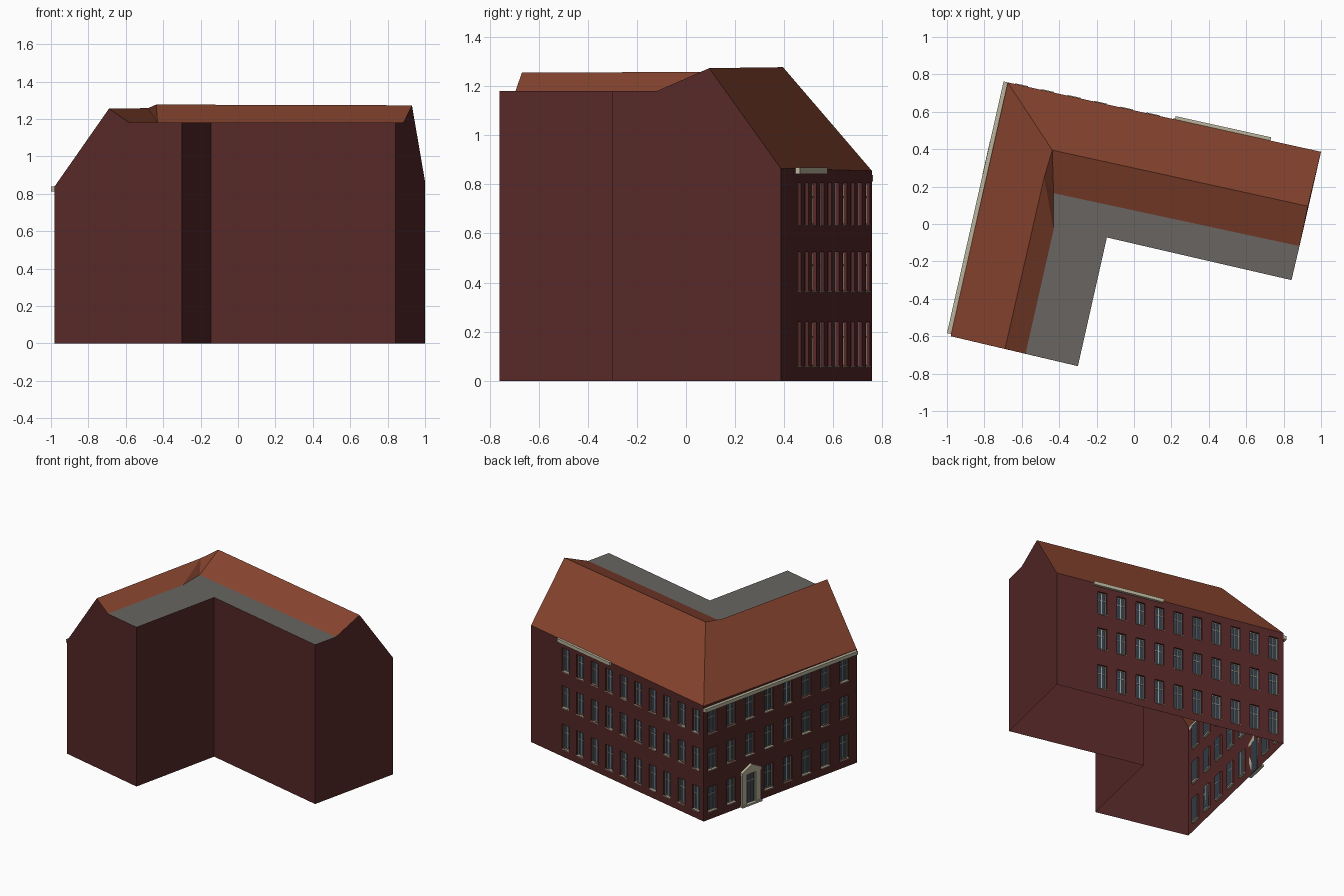
import bpy, bmesh
from mathutils import Vector, Matrix

if "Cube" in bpy.data.objects:
    bpy.data.objects.remove(bpy.data.objects["Cube"])


def material(name, rgb):
    m = bpy.data.materials.new(name)
    m.diffuse_color = (*rgb, 1)
    m.use_nodes = True
    m.node_tree.nodes["Principled BSDF"].inputs["Base Color"].default_value = m.diffuse_color
    return m


BRICK = material("brick", (0.092, 0.022, 0.021))
TILE = material("roof_tile", (0.25, 0.06, 0.029))
FELT = material("flat_roof_grey", (0.14, 0.13, 0.12))
STONE = material("stone", (0.5, 0.46, 0.34))
FRAME = material("window_frame", (0.38, 0.38, 0.3))
GLASS = material("glass", (0.035, 0.05, 0.07))


def finish(name, bm, mat, matrix=None):
    me = bpy.data.meshes.new(name)
    bm.to_mesh(me)
    bm.free()
    me.materials.append(mat)
    ob = bpy.data.objects.new(name, me)
    if matrix:
        ob.matrix_world = matrix
    bpy.context.collection.objects.link(ob)
    return ob


def face(bm, *pts):
    return bm.faces.new([bm.verts.new(p) for p in pts])


def surface(name, mat, polys, up=False):
    bm = bmesh.new()
    for p in polys:
        face(bm, *p)
    bmesh.ops.remove_doubles(bm, verts=bm.verts, dist=1e-5)
    bm.normal_update()
    if up:
        bmesh.ops.reverse_faces(bm, faces=[f for f in bm.faces if f.normal.z < 0])
    return finish(name, bm, mat)


def box(bm, u0, u1, w0, w1, z0, z1):
    m = Matrix.Translation(((u0 + u1) / 2, (w0 + w1) / 2, (z0 + z1) / 2))
    bmesh.ops.create_cube(bm, size=1, matrix=m @ Matrix.Diagonal((u1 - u0, w1 - w0, z1 - z0, 1)))


# Footprint corners, counter-clockwise from the outer corner
A, F, E = (-0.675, 0.757), (-0.98, -0.60), (-0.30, -0.76)
D, C, B = (-0.145, -0.072), (0.842, -0.30), (1.0, 0.386)
FLAT = 1.18


def at(p, z):
    return (p[0], p[1], z)


# Roof points: eaves, ridges and edges of the flat roof
EAVE_A, EAVE_B, EAVE_F = 0.855, 0.865, 0.84
Ae, Be, Fe = at(A, EAVE_A), at(B, EAVE_B), at(F, EAVE_F)
R1, R2 = (-0.69, -0.668, 1.255), (-0.48, 0.25, 1.258)
P, Q = (-0.437, 0.395, 1.277), (0.93, 0.095, 1.273)
S, V = (0.885, -0.118, FLAT), (-0.43, 0.165, FLAT)
W, T = (-0.43, -0.03, FLAT), (-0.58, -0.694, FLAT)

# Plain walls (the shell is open underneath)
surface("plain_walls", BRICK, [
    [at(F, 0), at(E, 0), at(E, FLAT), T, R1, Fe],
    [at(E, 0), at(D, 0), at(D, FLAT), at(E, FLAT)],
    [at(D, 0), at(C, 0), at(C, FLAT), at(D, FLAT)],
    [at(C, 0), at(B, 0), Be, Q, S, at(C, FLAT)],
])

# Pitched roofs and inner flat roof
surface("pitched_roof", TILE, [
    [Fe, Ae, P, R2, R1], [Ae, Be, Q, P],
    [P, Q, S, V], [P, V, R2], [R1, R2, W, T], [R2, V, W]], up=True)
surface("flat_roof", FELT, [
    [T, W, at(D, FLAT), at(E, FLAT)], [W, V, at(D, FLAT)],
    [V, S, at(C, FLAT), at(D, FLAT)]], up=True)

ROWS = [(0.06, 0.24), (0.365, 0.525), (0.635, 0.805)]
DEPTH = 0.016


def facade(name, start, end, eave0, eave1, columns, width, door=None):
    """Wall with window recesses; local x runs along it, local y points outward."""
    a, b = Vector((*start, 0)), Vector((*end, 0))
    length = (b - a).length
    u = (b - a) / length
    n = Vector((-u.y, u.x, 0))
    mw = Matrix((u, n, Vector((0, 0, 1)))).transposed().to_4x4()
    mw.translation = a
    us = sorted([0, length] + [c + s * width / 2 for c in columns for s in (-1, 1)])
    zs = [0] + [z for r in ROWS for z in r] + [None]
    wall, glass, frame, sill = (bmesh.new() for _ in range(4))

    def level(z, x):
        return eave0 + (eave1 - eave0) * x / length if z is None else z

    for i in range(len(us) - 1):
        for j in range(len(zs) - 1):
            l, r, z0, z1 = us[i], us[i + 1], zs[j], zs[j + 1]
            if i % 2 and i // 2 == door and j < 2:
                continue  # doorway opening
            if not (i % 2 and j % 2):
                face(wall, (r, 0, z0), (l, 0, z0), (l, 0, level(z1, l)), (r, 0, level(z1, r)))
                continue
            # reveals around the recess
            ring = [(l, z0), (r, z0), (r, z1), (l, z1)]
            for k in range(4):
                p, q = ring[k], ring[(k + 1) % 4]
                face(wall, (p[0], 0, p[1]), (q[0], 0, q[1]), (q[0], -DEPTH, q[1]), (p[0], -DEPTH, p[1]))
            face(glass, (r, -DEPTH, z0), (l, -DEPTH, z0), (l, -DEPTH, z1), (r, -DEPTH, z1))
            # frame, mullion and transom
            t, m, h = 0.005, (l + r) / 2, z0 + (z1 - z0) * 0.66
            for x0, x1 in ((l, l + t), (m - t / 2, m + t / 2), (r - t, r)):
                box(frame, x0, x1, -DEPTH, -0.013, z0, z1)
            for y0, y1 in ((z0, z0 + t), (h - t / 2, h + t / 2), (z1 - t, z1)):
                box(frame, l, r, -DEPTH, -0.0135, y0, y1)
            box(sill, l, r, -DEPTH, 0.004, z0 - 0.005, z0)
    bmesh.ops.remove_doubles(wall, verts=wall.verts, dist=1e-5)
    finish(name + "_wall", wall, BRICK, mw)
    finish(name + "_glass", glass, GLASS, mw)
    finish(name + "_window_frames", frame, FRAME, mw)
    finish(name + "_sills", sill, STONE, mw)
    return mw, length


# Back facade: ten columns; left facade: eight with a doorway in one
back, back_len = facade("back", A, B, EAVE_A, EAVE_B, [0.075 + 0.144 * i for i in range(10)], 0.07)
left_len = (Vector(A) - Vector(F)).length
left_cols = [left_len - 0.08 - 0.171 * i for i in range(7, -1, -1)]
left, _ = facade("left", F, A, EAVE_F, EAVE_A, left_cols, 0.08, door=5)

# Cornices
bm = bmesh.new()
box(bm, back_len - 0.80, back_len - 0.277, 0, 0.018, 0.843, 0.868)
finish("back_cornice", bm, STONE, back)
bm = bmesh.new()
box(bm, 0.012, left_len, 0, 0.023, 0.812, 0.838)
finish("left_cornice", bm, STONE, left)

# Doorway: posts, lintel, pediment and step
c = left_cols[5]
bm = bmesh.new()
for s in (-1, 1):
    box(bm, c + s * 0.062 - 0.022, c + s * 0.062 + 0.022, 0, 0.014, 0, 0.235)
box(bm, c - 0.088, c + 0.088, 0, 0.02, 0.235, 0.255)
box(bm, c - 0.09, c + 0.09, 0, 0.024, 0, 0.014)
gable = face(bm, (c + 0.088, 0, 0.255), (c - 0.088, 0, 0.255), (c, 0, 0.3))
ext = bmesh.ops.extrude_face_region(bm, geom=[gable])
bmesh.ops.translate(bm, vec=(0, 0.02, 0), verts=[v for v in ext["geom"] if isinstance(v, bmesh.types.BMVert)])
bmesh.ops.recalc_face_normals(bm, faces=bm.faces)
finish("door_surround", bm, STONE, left)
bm = bmesh.new()
box(bm, c - 0.042, c + 0.042, -0.004, 0.002, 0.0, 0.24)
finish("door_glass", bm, GLASS, left)
bm = bmesh.new()
for x in (-0.038, -0.013, 0.013, 0.038):
    box(bm, c + x - 0.003, c + x + 0.003, 0, 0.006, 0.014, 0.235)
box(bm, c - 0.042, c + 0.042, 0, 0.006, 0.175, 0.182)
finish("door_frame", bm, FRAME, left)
